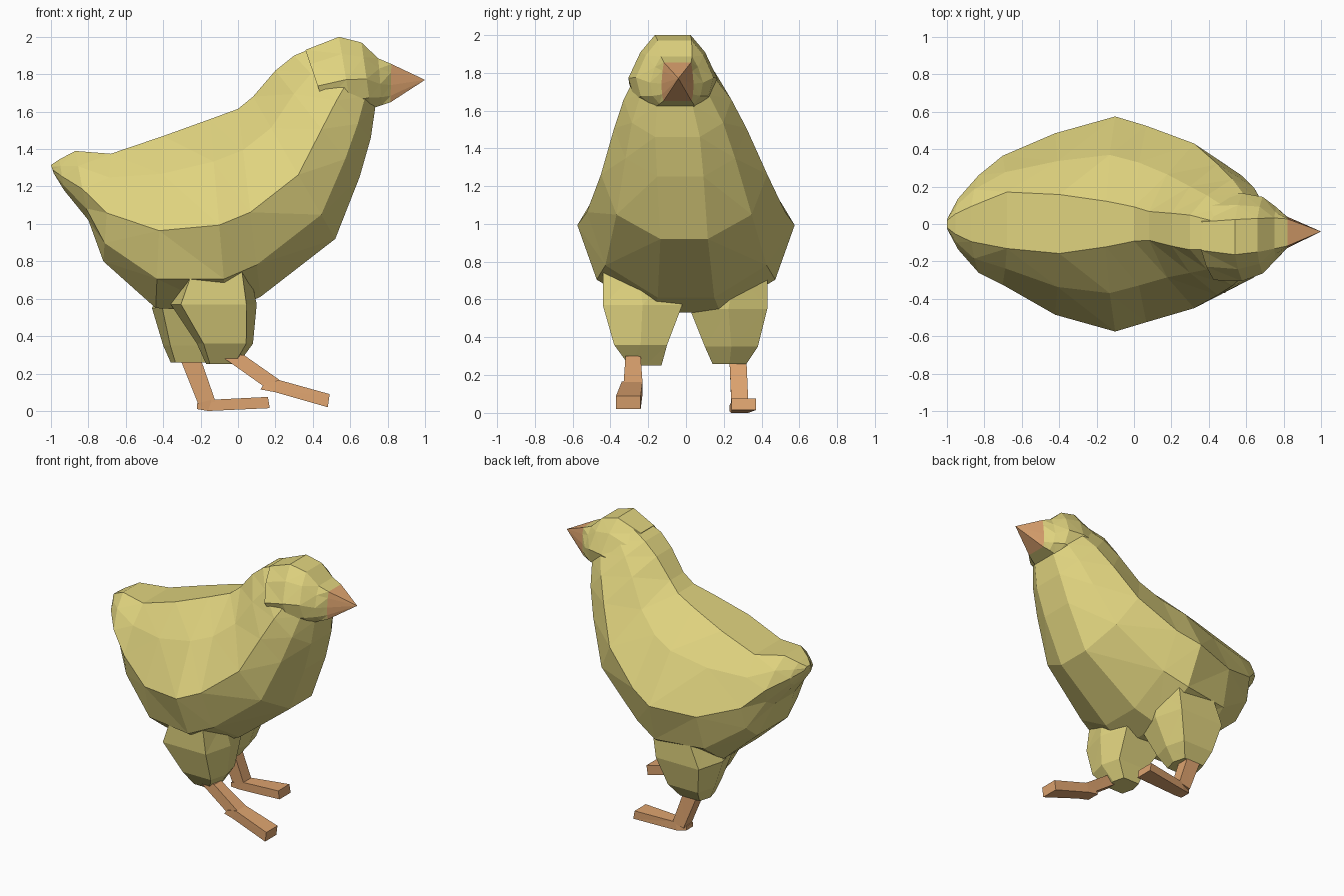
import bpy, bmesh
from mathutils import Vector

cube = bpy.data.objects.get("Cube")
if cube:
    bpy.data.objects.remove(cube)


def material(name, rgb):
    m = bpy.data.materials.new(name)
    m.use_nodes = True
    m.diffuse_color = (*rgb, 1)
    bsdf = next(n for n in m.node_tree.nodes if n.type == 'BSDF_PRINCIPLED')
    bsdf.inputs["Base Color"].default_value = (*rgb, 1)
    bsdf.inputs["Roughness"].default_value = 0.9
    return m


yellow = material("down yellow", (0.74, 0.65, 0.21))
orange = material("beak and leg orange", (0.73, 0.37, 0.16))


def loft(name, rings, mat):
    """Skin a list of equal-length point rings and cap both ends."""
    bm = bmesh.new()
    rows = [[bm.verts.new(p) for p in ring] for ring in rings]
    n = len(rows[0])
    for a, b in zip(rows, rows[1:]):
        for i in range(n):
            j = (i + 1) % n
            bm.faces.new((a[i], a[j], b[j], b[i]))
    bm.faces.new(rows[0])
    bm.faces.new(rows[-1])
    bmesh.ops.remove_doubles(bm, verts=bm.verts, dist=0.0005)
    bmesh.ops.recalc_face_normals(bm, faces=bm.faces)
    bmesh.ops.triangulate(bm, faces=[f for f in bm.faces if len(f.verts) == 4],
                          quad_method='SHORT_EDGE')
    mesh = bpy.data.meshes.new(name)
    bm.to_mesh(mesh)
    bm.free()
    mesh.materials.append(mat)
    ob = bpy.data.objects.new(name, mesh)
    bpy.context.scene.collection.objects.link(ob)


# Half cross-section: position from top to bottom, share of the half width
SECTION = [(0, .25), (.22, .66), (.55, 1), (.83, .83), (1, .35)]


def body_ring(tx, tz, bx, bz, width, shift, boxy):
    top, low = Vector((tx, shift, tz)), Vector((bx, shift, bz))
    half = [(top.lerp(low, t), width * (w + (1 - w) * boxy)) for t, w in SECTION]
    right = [p + Vector((0, -w, 0)) for p, w in half]
    left = [p + Vector((0, w, 0)) for p, w in reversed(half)]
    return right + left


# Stations: top x z, bottom x z, half width, side shift, boxiness
BODY = [
    (-1.0, 1.315, -.985, 1.27, .04, 0, .3),
    (-.955, 1.345, -.93, 1.18, .135, 0, .2),
    (-.87, 1.39, -.80, 1.02, .26, 0, .15),
    (-.68, 1.375, -.72, .80, .345, .02, .25),
    (-.40, 1.47, -.44, .55, .485, 0, .1),
    (-.15, 1.56, -.06, .53, .575, 0, -.05),
    (0, 1.615, .12, .61, .525, 0, -.1),
    (.08, 1.68, .52, .92, .44, -.01, -.1),
    (.20, 1.82, .65, 1.25, .35, -.03, 0),
    (.30, 1.90, .71, 1.46, .285, -.045, .1),
    (.42, 1.95, .735, 1.63, .21, -.06, .15),
]
loft("body", [body_ring(*s) for s in BODY], yellow)

# Head overlaps the neck and juts out over the chest
HEAD = [
    (.36, 1.93, .48, 1.58, .235, -.065, .1),
    (.54, 2.0, .61, 1.585, .235, -.07, .2),
    (.66, 1.97, .71, 1.615, .205, -.06, .25),
    (.75, 1.885, .77, 1.635, .14, -.05, .45),
    (.82, 1.855, .815, 1.65, .085, -.045, .8),
]
head_rings = [body_ring(*s) for s in HEAD]
loft("head", head_rings, yellow)

# Beak grows from the last head ring to a point
face_ring = head_rings[-1]
loft("beak", [face_ring, [Vector((1.0, -.04, 1.77))] * len(face_ring)], orange)


def thigh_ring(z, x0, x1, y0, y1):
    """Six-sided level ring, pointed at the front and back."""
    ym, inset = (y0 + y1) / 2, (x1 - x0) * .12
    xa, xb = x0 + inset, x1 - inset
    return [(x0, ym, z), (xa, y0, z), (xb, y0, z),
            (x1, ym, z), (xb, y1, z), (xa, y1, z)]


def bar(name, ends):
    """Four-sided bar; each end is two x z corners and a y range."""
    loft(name, [[(x0, y0, z0), (x0, y1, z0), (x1, y1, z1), (x1, y0, z1)]
                for x0, z0, x1, z1, y0, y1 in ends], orange)


# Right leg reaches forward
loft("right_thigh", [thigh_ring(*r) for r in (
    (.76, -.28, .06, -.44, -.06), (.57, -.36, .10, -.44, -.02),
    (.36, -.22, .08, -.38, -.10), (.25, -.17, .0, -.30, -.13))], yellow)
bar("right_shank", [(-.10, .30, .03, .30, -.32, -.24),
                    (.14, .13, .23, .16, -.33, -.23)])
bar("right_foot", [(.12, .115, .14, .145, -.33, -.23),
                   (.20, .10, .22, .165, -.34, -.23),
                   (.48, .02, .49, .09, -.37, -.24)])

# Left leg stands further back
loft("left_thigh", [thigh_ring(*r) for r in (
    (.76, -.36, .02, .08, .43), (.55, -.46, .0, .02, .43),
    (.35, -.40, -.08, .10, .38), (.26, -.36, -.15, .14, .32))], yellow)
bar("left_shank", [(-.31, .28, -.20, .28, .23, .32),
                   (-.21, .03, -.12, .05, .24, .33)])
bar("left_foot", [(-.22, .01, -.22, .04, .23, .31),
                  (-.16, 0, -.14, .06, .24, .33),
                  (.17, .015, .16, .075, .24, .37)])
